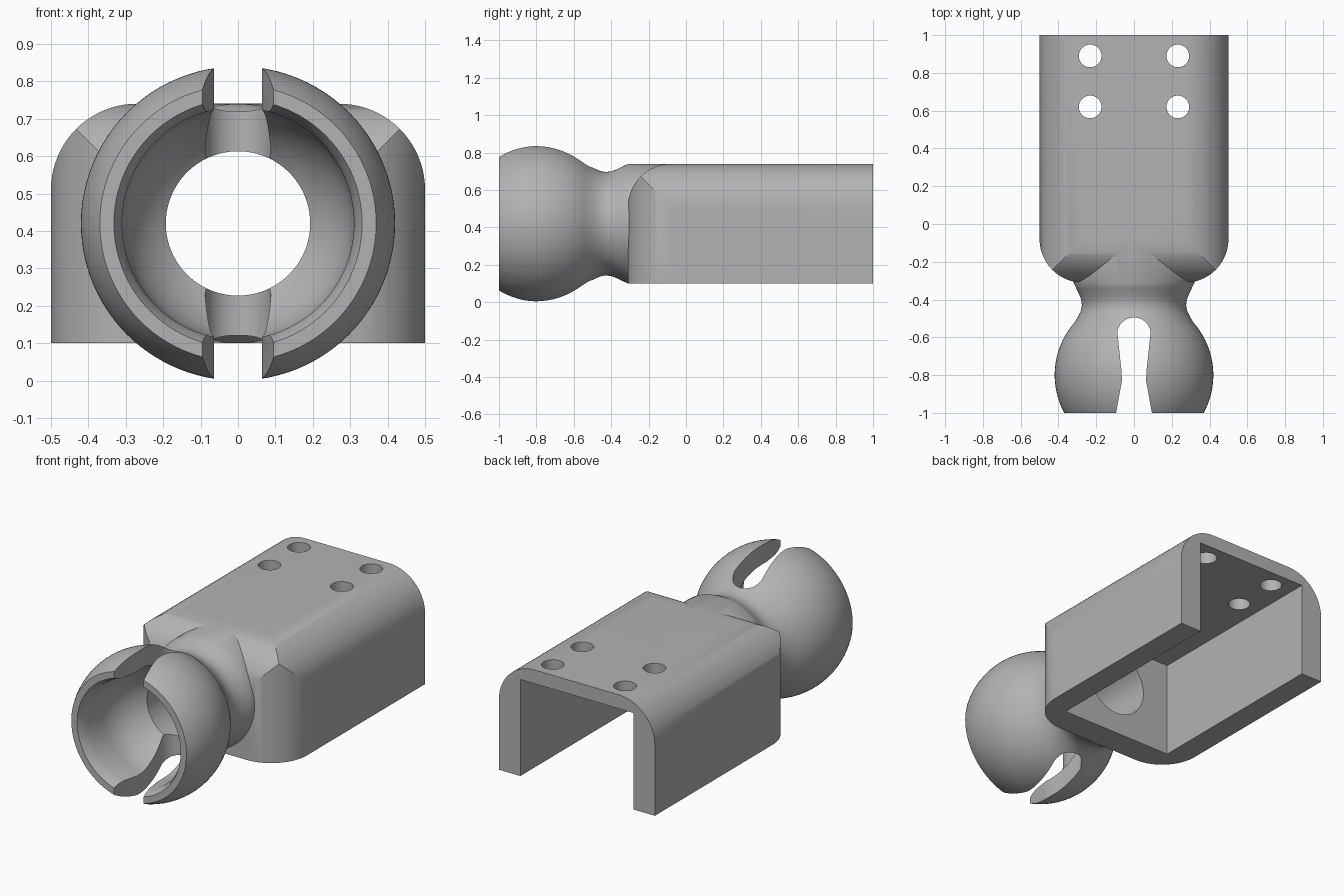
import bpy, bmesh, math
from mathutils import Vector

if "Cube" in bpy.data.objects:
    bpy.data.objects.remove(bpy.data.objects["Cube"])

AXIS_Z = 0.42            # height of the socket axis
BALL_Y, BALL_R = -0.8, 0.42
FILLET = 0.23

grey = bpy.data.materials.new("plain grey")
grey.use_nodes = True
grey.diffuse_color = (0.45, 0.45, 0.45, 1)
grey.node_tree.nodes["Principled BSDF"].inputs["Base Color"].default_value = (0.45, 0.45, 0.45, 1)


def finish(name, bm):
    bmesh.ops.recalc_face_normals(bm, faces=bm.faces)
    mesh = bpy.data.meshes.new(name)
    bm.to_mesh(mesh)
    bm.free()
    mesh.materials.append(grey)
    ob = bpy.data.objects.new(name, mesh)
    bpy.context.collection.objects.link(ob)
    return ob


def arc(cx, cy, r, start, end, n=20):
    angles = [math.radians(start + (end - start) * i / n) for i in range(n + 1)]
    return [(cx + r * math.cos(a), cy + r * math.sin(a)) for a in angles]


def prism(name, outline, axis, lo, hi):
    """Extrude a closed 2D outline along one axis."""
    place = {"x": lambda a, b, t: (t, a, b),
             "y": lambda a, b, t: (a, t, b),
             "z": lambda a, b, t: (a, b, t)}[axis]
    bm = bmesh.new()
    face = bm.faces.new([bm.verts.new(place(a, b, lo)) for a, b in outline])
    new = bmesh.ops.extrude_face_region(bm, geom=[face])["geom"]
    bmesh.ops.translate(bm, vec=Vector(place(0, 0, hi - lo)),
                        verts=[v for v in new if isinstance(v, bmesh.types.BMVert)])
    return finish(name, bm)


def revolve(name, profile, steps=96):
    """Turn (y, radius) points about the socket axis, closed at both ends."""
    bm = bmesh.new()
    rings = []
    for y, r in profile:
        rings.append([bm.verts.new((r * math.cos(2 * math.pi * i / steps), y,
                                    AXIS_Z + r * math.sin(2 * math.pi * i / steps)))
                      for i in range(steps)])
    for a, b in zip(rings, rings[1:]):
        for i in range(steps):
            j = (i + 1) % steps
            bm.faces.new((a[i], a[j], b[j], b[i]))
    bm.faces.new(rings[0])
    bm.faces.new(rings[-1])
    return finish(name, bm)


def combine(target, tool, operation):
    mod = target.modifiers.new("combine", "BOOLEAN")
    mod.operation, mod.object, mod.solver = operation, tool, "EXACT"
    bpy.ops.object.select_all(action="DESELECT")
    bpy.context.view_layer.objects.active = target
    target.select_set(True)
    bpy.ops.object.modifier_apply(modifier=mod.name)
    bpy.data.objects.remove(tool)


# Channel body: three rounded outlines intersected, so the fillets meet in mitres
F = FILLET
front = [(-0.5, 0.1), (0.5, 0.1)] + arc(0.5 - F, 0.74 - F, F, 0, 90) + arc(F - 0.5, 0.74 - F, F, 90, 180)
plan = [(0.5, 1.2), (-0.5, 1.2)] + arc(F - 0.5, F - 0.31, F, 180, 270) + arc(0.5 - F, F - 0.31, F, 270, 360)
side = [(-0.31, 0), (1.2, 0), (1.2, 0.74)] + arc(F - 0.31, 0.74 - F, F, 90, 180)
body = prism("socket_bracket", front, "y", -0.6, 1)
combine(body, prism("plan_outline", plan, "z", -0.2, 1), "INTERSECT")
combine(body, prism("side_outline", side, "x", -0.8, 0.8), "INTERSECT")

# Ball, neck and flare in one turned profile
ball = [(y, r) for y, r in arc(BALL_Y, 0, BALL_R, 118.4, 53, 36)]
neck = [(-0.52, 0.314), (-0.49, 0.296), (-0.46, 0.282), (-0.43, 0.276), (-0.40, 0.28),
        (-0.37, 0.291), (-0.34, 0.306), (-0.31, 0.3195), (0, 0.3195)]
combine(body, revolve("ball_and_neck", ball + neck), "UNION")

# Open channel underneath and behind
channel = [(-0.363, -0.2), (0.363, -0.2), (0.363, 0.66), (-0.363, 0.66)]
combine(body, prism("channel_cut", channel, "y", -0.15, 1.3), "DIFFERENCE")

# Socket cavity and through bore
cavity = [(-1.1, 0.34), (-1, 0.332), (-0.97, 0.318), (-0.93, 0.31)]
cavity += arc(BALL_Y, 0, 0.31, 90, 38.5, 24) + [(0.1, 0.193)]
combine(body, revolve("cavity_cut", cavity), "DIFFERENCE")

# Keyhole slots through the top and bottom of the socket
keyhole = [(-0.105, -1.05), (-0.095, -1), (-0.064, -0.83), (-0.066, -0.78)]
keyhole += arc(0, -0.584, 0.089, 172, 8, 24) + [(-x, y) for x, y in reversed(keyhole)]
combine(body, prism("keyhole_cut", keyhole, "z", -0.2, 1.1), "DIFFERENCE")

# Four mounting holes in the top plate
for x in (-0.232, 0.232):
    for y in (0.62, 0.89):
        circle = arc(x, y, 0.06, 0, 360, 40)[:-1]
        combine(body, prism("hole_cut", circle, "z", 0.5, 0.9), "DIFFERENCE")

bpy.ops.object.shade_smooth_by_angle(angle=math.radians(25))
